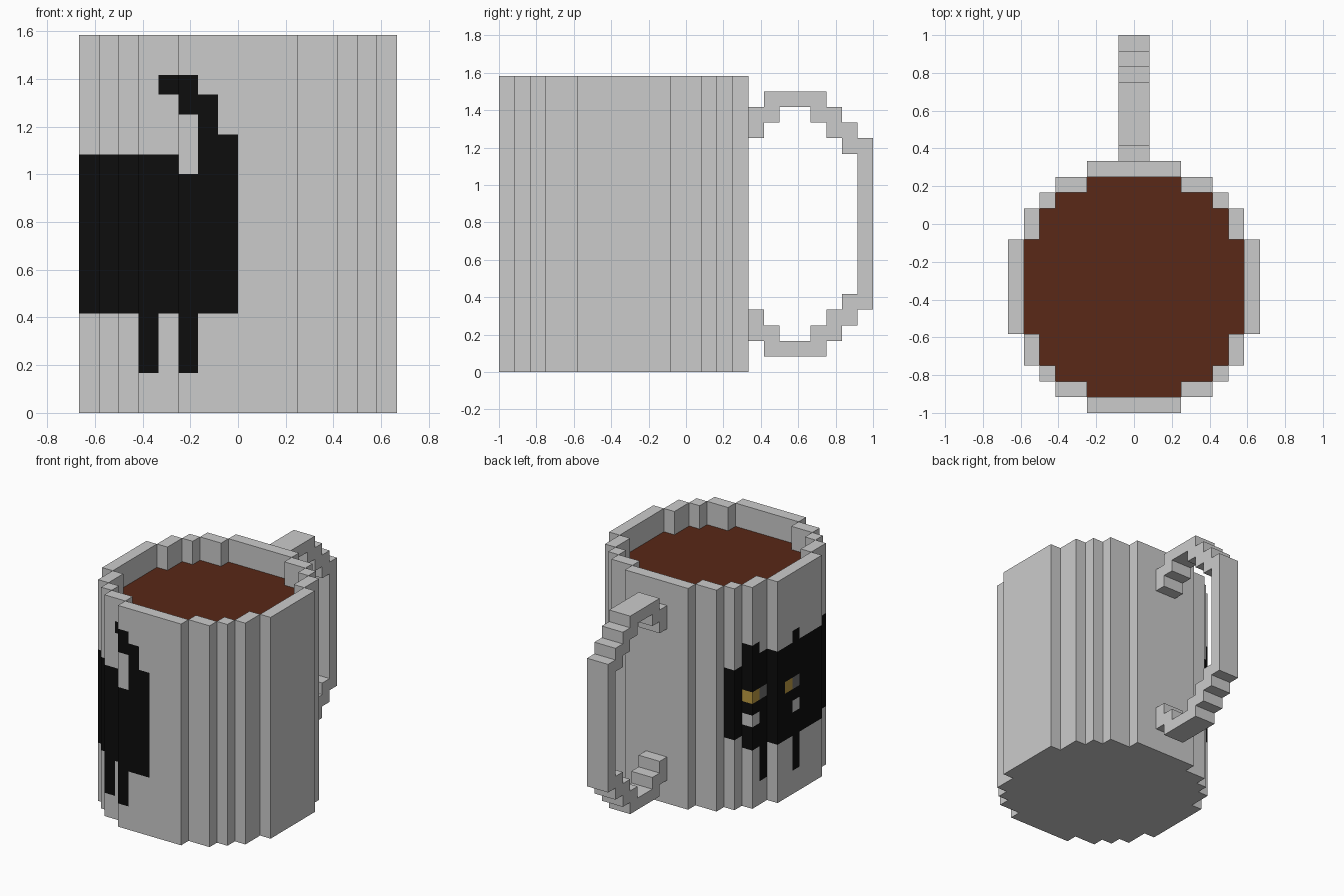
import bpy, bmesh
from itertools import product
from mathutils import Vector

if "Cube" in bpy.data.objects:
    bpy.data.objects.remove(bpy.data.objects["Cube"])

U = 1 / 12  # block size


def box(x0, x1, y0, y1, z0, z1):
    return set(product(range(x0, x1), range(y0, y1), range(z0, z1)))


def boxes(*specs):
    return set().union(*(box(*s) for s in specs))


def disc(half_widths, y0, z0, z1):
    # stack of rows, each given by its half width
    return boxes(*((-w, w, y0 + i, y0 + i + 1, z0, z1) for i, w in enumerate(half_widths)))


def build(name, cells, solid, color=None):
    # skin the cells, skipping faces buried in the whole model
    bm = bmesh.new()
    for c in cells:
        for axis, side in product(range(3), (0, 1)):
            n = list(c)
            n[axis] += 2 * side - 1
            if tuple(n) in solid:
                continue
            a, b = (axis + 1) % 3, (axis + 2) % 3
            quad = []
            for da, db in ((0, 0), (1, 0), (1, 1), (0, 1)):
                p = Vector(c)
                p[axis] += side
                p[a] += da
                p[b] += db
                quad.append(bm.verts.new(p * U))
            bm.faces.new(quad if side else quad[::-1])
    bmesh.ops.remove_doubles(bm, verts=bm.verts, dist=1e-4)
    bmesh.ops.dissolve_limit(bm, angle_limit=0.01, verts=bm.verts, edges=bm.edges)
    mesh = bpy.data.meshes.new(name)
    bm.to_mesh(mesh)
    bm.free()
    if color:
        mat = bpy.data.materials.new(name)
        mat.diffuse_color = (*color, 1)
        mat.use_nodes = True
        mat.node_tree.nodes["Principled BSDF"].inputs["Base Color"].default_value = mat.diffuse_color
        mesh.materials.append(mat)
    bpy.context.collection.objects.link(bpy.data.objects.new(name, mesh))


# Mug wall and coffee
inner = [3, 5, 6, 6] + [7] * 6 + [6, 6, 5, 3]
outer = [3, 5, 6, 7, 7] + [8] * 6 + [7, 7, 6, 5, 3]
wall = disc(outer, -12, 0, 19) - disc(inner, -11, 1, 19)
coffee = disc(inner, -11, 1, 17)

# Handle: upper steps mirrored to the lower half, joined by a grip
steps = [(4, 5, 15, 17), (5, 6, 16, 18), (6, 8, 17, 18),
         (8, 9, 16, 18), (9, 10, 15, 17), (10, 11, 14, 16)]
handle = box(-1, 1, 11, 12, 4, 15)
for y0, y1, z0, z1 in steps:
    handle |= boxes((-1, 1, y0, y1, z0, z1), (-1, 1, y0, y1, 19 - z1, 19 - z0))

# Cat face details on the left side
eyes = boxes((-7, -6, 0, 1, 9, 10), (-8, -7, -3, -2, 9, 10))
pupils = boxes((-7, -6, -1, 0, 9, 10), (-8, -7, -4, -3, 9, 10))
cheeks = boxes((-7, -6, 0, 1, 7, 8), (-8, -7, -4, -3, 7, 8))

# Cat silhouette wrapped round the wall
cat = wall & boxes(
    (-8, -3, -12, 1, 5, 13), (-6, -5, 1, 2, 6, 12),                             # head and body
    (-3, -2, -12, -11, 5, 12), (-2, 0, -12, -11, 5, 14),                        # haunch
    (-2, -1, -12, -11, 14, 15), (-3, -1, -12, -11, 15, 16),                     # tail
    (-4, -2, -12, -10, 16, 17),                                                 # tail tip
    (-7, -6, 0, 1, 13, 14), (-8, -7, -4, -3, 13, 14),                           # ears
    (-5, -4, -11, -10, 2, 5), (-3, -2, -12, -11, 2, 5),                         # back legs
    (-7, -6, -1, 0, 2, 5), (-8, -7, -4, -3, 2, 5))                              # front legs
cat -= eyes | pupils | cheeks

solid = wall | coffee | handle
build("mug", wall - cat - eyes - pupils, solid)
build("handle", handle, solid)
build("coffee", coffee, solid, (0.1, 0.021, 0.0085))
build("cat", cat, solid, (0.004, 0.004, 0.004))
build("eyes", eyes, solid, (0.51, 0.33, 0.055))
build("pupils", pupils, solid, (0.17, 0.17, 0.17))
